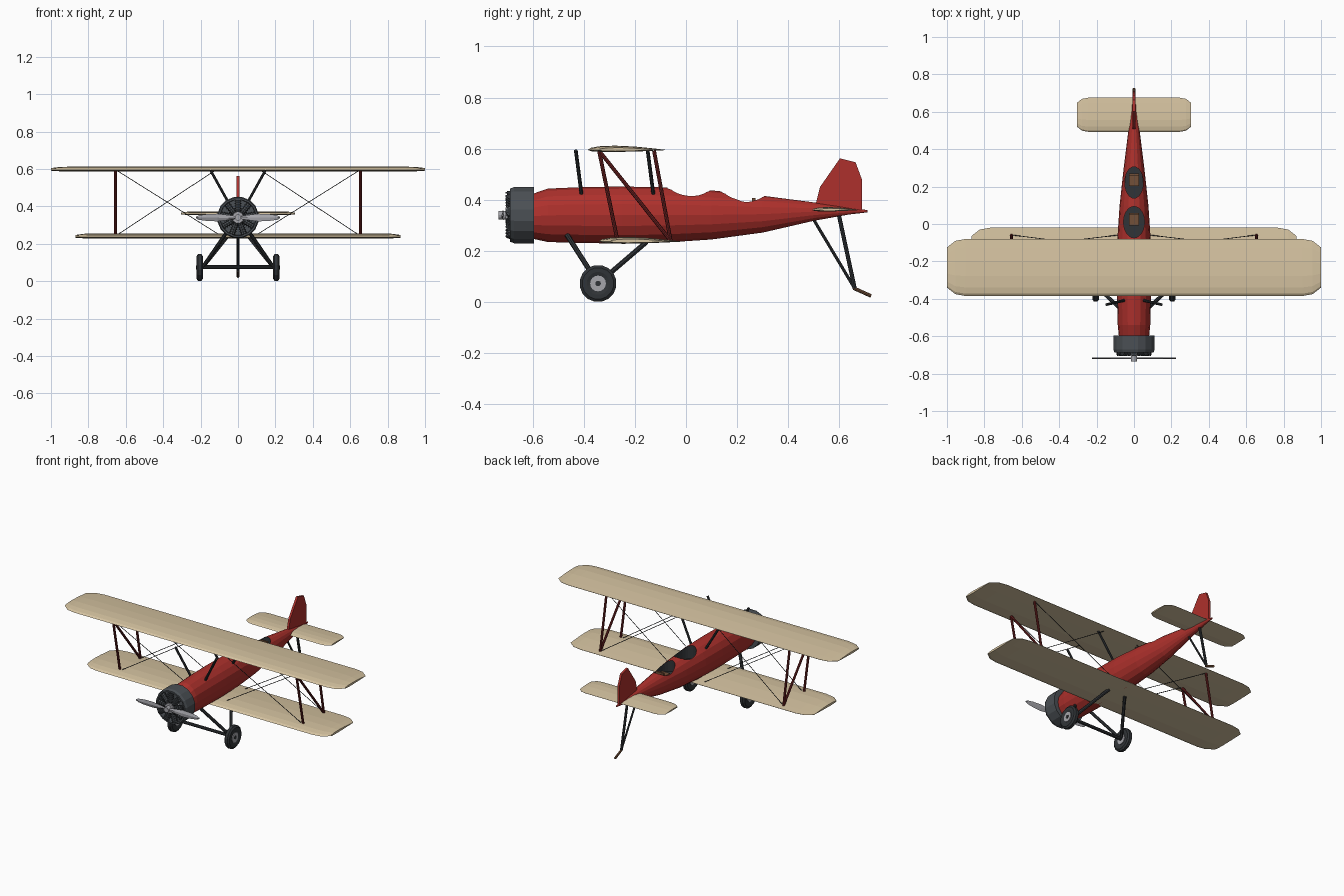
import bpy, bmesh, math
from mathutils import Vector

if "Cube" in bpy.data.objects:
    bpy.data.objects.remove(bpy.data.objects["Cube"])


def mat(name, rgb):
    m = bpy.data.materials.new(name)
    m.diffuse_color = (*rgb, 1)
    m.use_nodes = True
    m.node_tree.nodes["Principled BSDF"].inputs["Base Color"].default_value = m.diffuse_color
    return m


RED = mat("red_paint", (0.42, 0.03, 0.025))
MAROON = mat("dark_red_paint", (0.15, 0.015, 0.015))
CREAM = mat("cream_fabric", (0.66, 0.54, 0.35))
DARK = mat("dark_metal", (0.03, 0.034, 0.038))
STEEL = mat("cowl_metal", (0.07, 0.08, 0.09))
LIGHT = mat("light_metal", (0.38, 0.38, 0.41))
BROWN = mat("brown_leather", (0.17, 0.08, 0.04))


def finish(name, bm, m):
    bmesh.ops.recalc_face_normals(bm, faces=bm.faces[:])
    me = bpy.data.meshes.new(name)
    bm.to_mesh(me)
    bm.free()
    me.materials.append(m)
    ob = bpy.data.objects.new(name, me)
    bpy.context.collection.objects.link(ob)
    return ob


def loft(name, rings, m, closed=False):
    """Skin a list of equal-length point rings, capped at the ends or closed."""
    bm = bmesh.new()
    rs = [[bm.verts.new(p) for p in r] for r in rings]
    n = len(rs[0])
    pairs = list(zip(rs, rs[1:])) + ([(rs[-1], rs[0])] if closed else [])
    for a, b in pairs:
        for i in range(n):
            j = (i + 1) % n
            bm.faces.new((a[i], a[j], b[j], b[i]))
    if not closed:
        bm.faces.new(rs[0])
        bm.faces.new(rs[-1])
    return finish(name, bm, m)


def rod(name, a, b, r, m, sides=8, r2=None):
    a, b = Vector(a), Vector(b)
    bm = bmesh.new()
    bmesh.ops.create_cone(bm, cap_ends=True, segments=sides, radius1=r,
                          radius2=r if r2 is None else r2, depth=(b - a).length)
    q = Vector((0, 0, 1)).rotation_difference(b - a)
    bm.transform(q.to_matrix().to_4x4())
    bmesh.ops.translate(bm, verts=bm.verts[:], vec=(a + b) / 2)
    return finish(name, bm, m)


def box(name, c, size, m):
    bm = bmesh.new()
    bmesh.ops.create_cube(bm, size=1)
    for v in bm.verts:
        v.co = Vector(c) + Vector([v.co[i] * size[i] for i in range(3)])
    return finish(name, bm, m)


def lathe(name, profile, c, axis, m, sides=16):
    """Closed profile of (offset along axis, radius) turned about x or y."""
    rings = []
    for o, r in profile:
        ring = []
        for i in range(sides):
            t = 2 * math.pi * (i + 0.5) / sides
            u, w = r * math.cos(t), r * math.sin(t)
            ring.append(Vector(c) + Vector((o, u, w) if axis == "x" else (u, o, w)))
        rings.append(ring)
    return loft(name, rings, m, closed=True)


# Wings and tailplane: one airfoil lofted along x with clipped tips
AIRFOIL = [(0, 0), (.04, .5), (.15, .85), (.35, 1), (.6, .8), (.85, .35), (1, .04),
           (1, -.04), (.7, -.3), (.3, -.5), (.06, -.35)]


def wing(name, half, y0, y1, z, thick, tip):
    half_st = [(half - tip, 0, 1), (half - tip * .45, .1, .9), (half, .45, .55)]
    st = [(-x, d, k) for x, d, k in reversed(half_st)] + half_st
    rings = []
    for x, d, k in st:
        a, c = y0 + d * tip, y1 - y0 - 2 * d * tip
        rings.append([(x, a + u * c, z + v * thick * k) for u, v in AIRFOIL])
    return loft(name, rings, CREAM)


wing("upper_wing", 1.0, -.385, -.08, .595, .017, .1)
wing("lower_wing", .87, -.342, -.02, .237, .018, .1)
wing("tailplane", .305, .493, .675, .36, .012, .06)

# Fuselage: 16-sided sections (y, half width, top, bottom)
sections = [(-.61, .08, .42, .25), (-.54, .087, .444, .235), (-.4, .09, .45, .231),
            (-.25, .091, .452, .229), (-.08, .089, .449, .233), (.1, .077, .437, .245),
            (.3, .055, .416, .272), (.5, .03, .39, .318), (.64, .013, .369, .343),
            (.71, .005, .36, .351)]
body = loft("fuselage", [[(w * math.cos(2 * math.pi * i / 16), y,
                           (t + b) / 2 + (t - b) / 2 * math.sin(2 * math.pi * i / 16))
                          for i in range(16)] for y, w, t, b in sections], RED)
body.data.materials.append(DARK)

# Two oval cockpits cut into the top, each with a seat
for name, y, rx in (("front", .01, .056), ("rear", .222, .049)):
    ring = [(rx * math.cos(a), y + .084 * math.sin(a))
            for a in (2 * math.pi * i / 24 for i in range(24))]
    cut = loft(name + "_cockpit_cutter", [[(u, v, z) for u, v in ring] for z in (.36, .55)], DARK)
    cut.hide_render = True
    cut.display_type = 'WIRE'
    mod = body.modifiers.new(name + "_cockpit", 'BOOLEAN')
    mod.object = cut
    mod.operation = 'DIFFERENCE'
    mod.solver = 'EXACT'
    mod.material_mode = 'TRANSFER'
    box(name + "_seat", (0, y + .01, .368), (.056, .056, .03), BROWN)
    box(name + "_seat_back", (0, y + .043, .382), (.056, .012, .05), BROWN)

# Fin and rudder
fin = [(.505, .375), (.524, .45), (.602, .562), (.663, .547), (.688, .48), (.688, .356), (.6, .36)]
loft("tail_fin", [[(x, y, z) for y, z in fin] for x in (-.007, .007)], RED)

# Cowling and radial engine
ZC = .34
lathe("cowling", [(-.595, .112), (-.672, .112), (-.688, .106), (-.688, .097), (-.65, .095),
                  (-.65, .001), (-.595, .001)], (0, 0, ZC), "y", STEEL)
rod("crankcase", (0, -.65, ZC), (0, -.705, ZC), .04, LIGHT, 16, .03)
for i in range(9):
    a = math.pi / 2 + 2 * math.pi * i / 9
    d = Vector((math.cos(a), 0, math.sin(a)))
    c = Vector((0, -.686, ZC))
    rod("engine_cylinder", c + d * .03, c + d * .094, .014, DARK)
    for k in range(4):
        rod("cooling_fin", c + d * (.046 + k * .013), c + d * (.052 + k * .013), .019, STEEL, 10)

# Propeller
rod("propeller_hub", (0, -.7, ZC), (0, -.734, ZC), .017, LIGHT, 12)
blade = [(.008, .008, .9), (.05, .014, .7), (.11, .021, .45), (.17, .018, .3),
         (.21, .012, .25), (.225, .004, .2)]
for s in (-1, 1):
    rings = []
    for x, h, tw in blade:
        tw *= .5
        pts = [(h, 0), (0, .0045), (-h, 0), (0, -.0045)]
        rings.append([(s * x, -.717 + q * math.cos(tw) + s * p * math.sin(tw) * .6,
                       ZC + p * math.cos(tw) - s * q * math.sin(tw)) for p, q in pts])
    loft("propeller_blade", rings, LIGHT)

# Struts, wires and main gear, mirrored left and right
for s in (-1, 1):
    x = s * .655
    fu, fl, ru, rl = (x, -.34, .592), (x, -.268, .24), (x, -.125, .592), (x, -.06, .24)
    for name, a, b in (("front_wing_strut", fu, fl), ("rear_wing_strut", ru, rl),
                       ("diagonal_wing_strut", fu, rl)):
        rod(name, a, b, .0075, MAROON)
    for yu, yl in ((-.34, -.268), (-.125, -.06)):
        rod("bracing_wire", (s * .645, yu, .59), (s * .09, yl, .242), .002, DARK, 5)
        rod("bracing_wire", (s * .645, yl, .248), (s * .125, yu, .59), .002, DARK, 5)
    for y in (-.431, -.15):
        rod("cabane_strut", (s * .147, y, .593), (s * .05, y + .023, .418), .0075, DARK)
    hub = (s * .19, -.344, .073)
    rod("front_gear_leg", (s * .06, -.465, .262), hub, .01, DARK)
    rod("rear_gear_leg", (s * .06, -.155, .235), hub, .01, DARK)
    lathe("tyre", [(-.012, .03), (-.017, .045), (-.017, .062), (-.009, .0725), (.009, .0725),
                   (.017, .062), (.017, .045), (.012, .03)], (s * .205, -.344, .073), "x", DARK)
    rod("wheel_hub", (s * .189, -.344, .073), (s * .221, -.344, .073), .031, LIGHT, 16)
    rod("axle_cap", (s * .2, -.344, .073), (s * .224, -.344, .073), .011, DARK, 10)
rod("axle", (-.2, -.344, .075), (.2, -.344, .075), .01, DARK)

# Tail skid
rod("front_skid_strut", (0, .495, .33), (0, .66, .053), .006, DARK)
rod("rear_skid_strut", (0, .597, .345), (0, .66, .053), .008, DARK)
rod("tail_skid", (0, .655, .055), (0, .724, .024), .007, BROWN)
